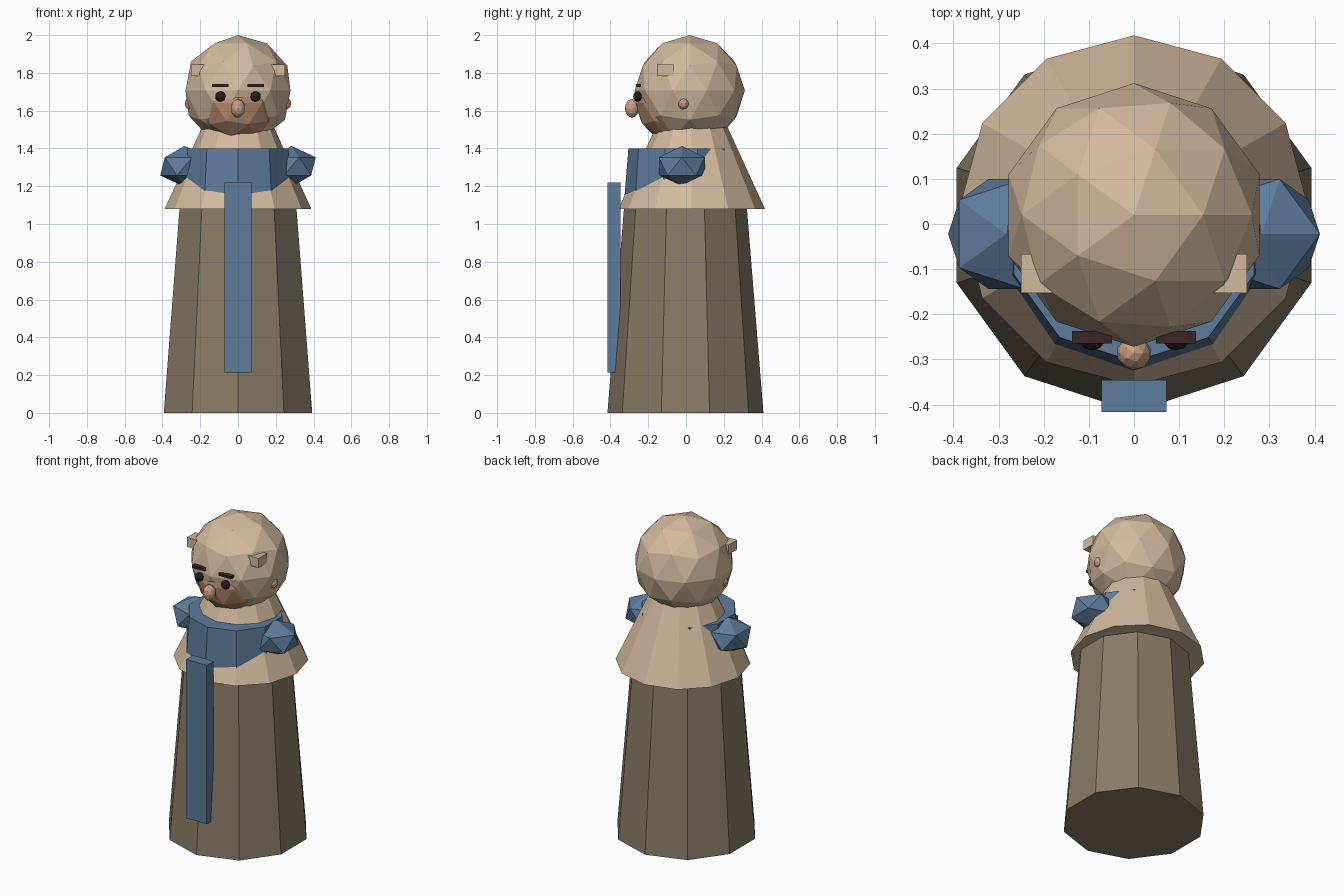
import bpy

cube = bpy.data.objects.get("Cube")
if cube:
    bpy.data.objects.remove(cube, do_unlink=True)


def material(name, rgb):
    m = bpy.data.materials.new(name)
    m.use_nodes = True
    colour = (*rgb, 1)
    m.diffuse_color = colour
    bsdf = next(n for n in m.node_tree.nodes if n.type == "BSDF_PRINCIPLED")
    bsdf.inputs["Base Color"].default_value = colour
    bsdf.inputs["Roughness"].default_value = 0.9
    return m


olive = material("olive_cloth", (0.25, 0.20, 0.13))
tan = material("tan_skin", (0.65, 0.49, 0.34))
blue = material("blue_cloth", (0.11, 0.20, 0.33))
peach = material("peach_muzzle", (0.49, 0.27, 0.16))
rose = material("rosy_nose", (0.58, 0.35, 0.22))
black = material("dark_eyes", (0.018, 0.012, 0.012))
brown = material("dark_brows", (0.04, 0.018, 0.018))


def finish(name, mat):
    ob = bpy.context.object
    ob.name = name
    ob.data.materials.append(mat)
    return ob


def frustum(name, mat, sides, r1, r2, z1, z2, y):
    bpy.ops.mesh.primitive_cone_add(vertices=sides, radius1=r1, radius2=r2,
                                    depth=z2 - z1, location=(0, y, (z1 + z2) / 2))
    return finish(name, mat)


def ball(name, mat, loc, scale, detail=2):
    bpy.ops.mesh.primitive_ico_sphere_add(subdivisions=detail, radius=1, location=loc)
    bpy.context.object.scale = scale
    return finish(name, mat)


def box(name, mat, loc, size):
    bpy.ops.mesh.primitive_cube_add(size=1, location=loc)
    bpy.context.object.scale = size
    return finish(name, mat)


# Clothing
frustum("robe", olive, 10, 0.413, 0.32, 0, 1.15, -0.003)
frustum("cape", tan, 12, 0.388, 0.15, 1.08, 1.6, 0.03)
frustum("collar", blue, 10, 0.304, 0.28, 1.1, 1.4, -0.025)
box("sash", blue, (0, -0.381, 0.717), (0.144, 0.07, 1.005))

# Head
ball("head", tan, (0, 0.02, 1.706), (0.292, 0.292, 0.294))
ball("muzzle", peach, (0, -0.055, 1.64), (0.215, 0.215, 0.212))
ball("nose", rose, (0, -0.286, 1.612), (0.038, 0.038, 0.05))

# Paired parts
for side, s in (("left", 1), ("right", -1)):
    ball(side + "_shoulder", blue, (s * 0.283, -0.022, 1.305), (0.144, 0.143, 0.108), 1)
    ball(side + "_eye", black, (s * 0.093, -0.257, 1.675), (0.028, 0.023, 0.028))
    box(side + "_brow", brown, (s * 0.093, -0.251, 1.733), (0.088, 0.028, 0.016))
    box(side + "_ear", tan, (s * 0.207, -0.11, 1.814), (0.086, 0.086, 0.06))
    ball(side + "_side_bump", rose, (s * 0.252, -0.013, 1.638), (0.03, 0.03, 0.033))
